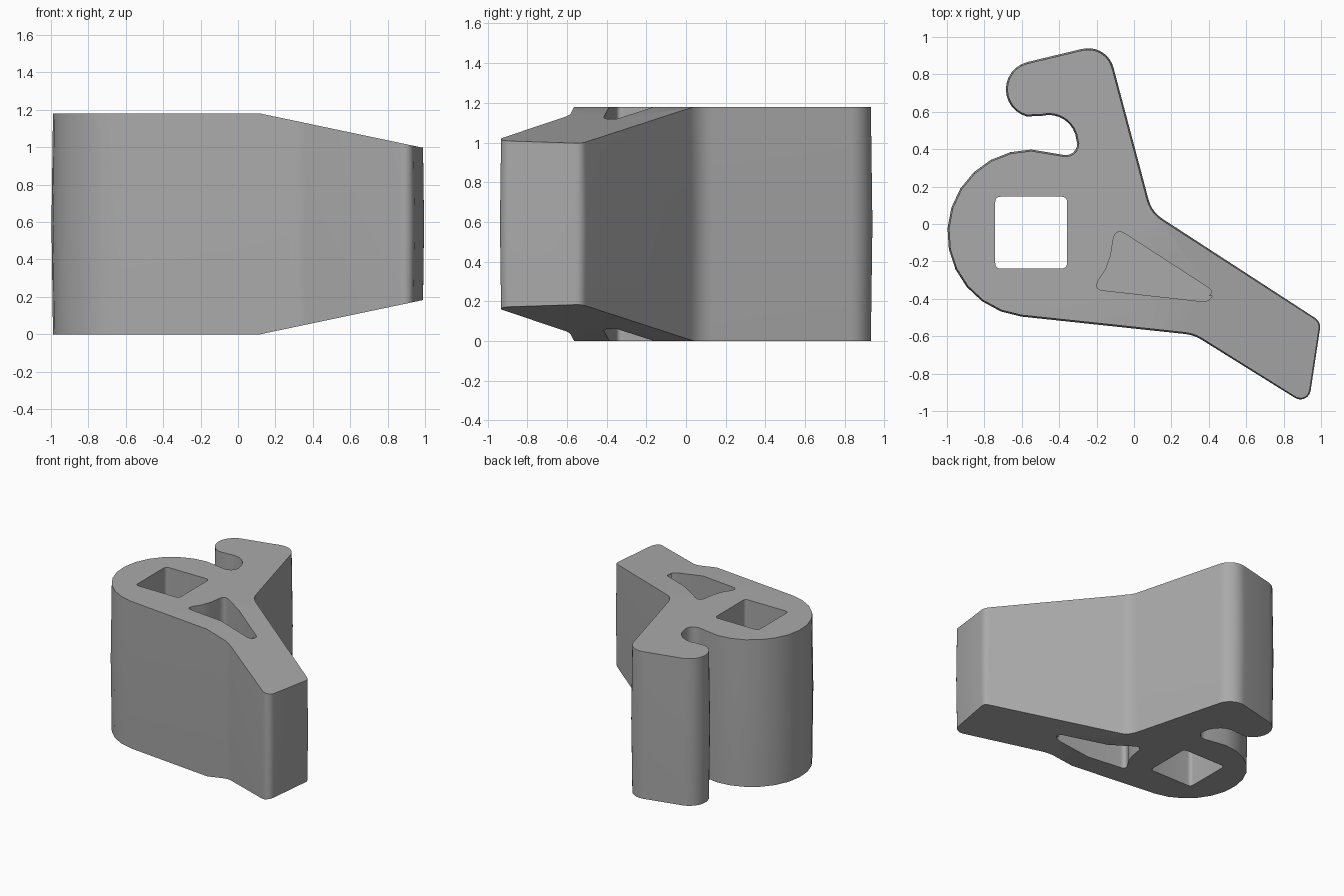
import bpy, bmesh
from math import radians, cos, sin
from mathutils import Vector

cube = bpy.data.objects.get("Cube")
if cube:
    bpy.data.objects.remove(cube)

HEIGHT = 1.18
MID = HEIGHT / 2

grey = bpy.data.materials.new("plain grey")
grey.use_nodes = True
grey.diffuse_color = (0.40, 0.40, 0.40, 1)
grey.node_tree.nodes["Principled BSDF"].inputs["Base Color"].default_value = (0.40, 0.40, 0.40, 1)


def arc(cx, cy, r, start, end, n):
    """Points on a circular arc, angles in degrees."""
    angles = [radians(start + (end - start) * i / n) for i in range(n + 1)]
    return [Vector((cx + r * cos(a), cy + r * sin(a))) for a in angles]


def fillet(corner, before, after, r, n=5):
    """Rounded corner as a quadratic blend reaching r along each side."""
    c, a, b = Vector(corner), Vector(before), Vector(after)
    p, q = c + (a - c).normalized() * r, c + (b - c).normalized() * r
    return [p * (1 - t) ** 2 + c * 2 * t * (1 - t) + q * t * t
            for t in (i / n for i in range(n + 1))]


def rounded(corners, r):
    n = len(corners)
    return [p for i in range(n)
            for p in fillet(corners[i], corners[i - 1], corners[(i + 1) % n], r)]


def inset(points, d):
    """Move a clockwise outline inwards by d."""
    result = []
    for i, p in enumerate(points):
        t = (points[(i + 1) % len(points)] - points[i - 1]).normalized()
        result.append(p + Vector((t.y, -t.x)) * d)
    return result


def loft(name, layers):
    """Solid through a stack of (outline, z) layers."""
    bm = bmesh.new()
    rings = [[bm.verts.new((p.x, p.y, z)) for p in pts] for pts, z in layers]
    n = len(rings[0])
    for low, high in zip(rings, rings[1:]):
        for i in range(n):
            j = (i + 1) % n
            bm.faces.new((low[i], low[j], high[j], high[i]))
    bm.faces.new(rings[0])
    bm.faces.new(rings[-1])
    bmesh.ops.recalc_face_normals(bm, faces=bm.faces)
    mesh = bpy.data.meshes.new(name)
    bm.to_mesh(mesh)
    bm.free()
    mesh.materials.append(grey)
    obj = bpy.data.objects.new(name, mesh)
    bpy.context.collection.objects.link(obj)
    return obj


# Lever outline, clockwise: hub, hook slot, hook, back, arm, underside
outline = (
    arc(-0.55, -0.05, 0.448, 263, 90, 12)
    + arc(-0.365, 0.43, 0.062, -105, 0, 6)
    + arc(-0.455, 0.435, 0.148, 5, 105, 8)
    + arc(-0.535, 0.72, 0.15, -105, -255, 12)
    + arc(-0.245, 0.80, 0.14, 105, 14, 9)
    + fillet((0.095, 0.065), (-0.11, 0.84), (0.98, -0.51), 0.07)
    + fillet((1.0, -0.523), (0.1, 0.065), (0.945, -0.89), 0.04)
    + arc(0.89, -0.883, 0.055, -10, -120, 6)
    + fillet((0.32, -0.593), (0.86, -0.93), (-0.6, -0.495), 0.05)
)
edge = inset(outline, 0.008)
lever = loft("lever_body", [(edge, 0), (outline, MID), (edge, HEIGHT)])

# Taper the arm towards its tip, above and below
bm = bmesh.new()
bm.from_mesh(lever.data)
for z, sign in ((HEIGHT, 1), (0, -1)):
    cut = bmesh.ops.bisect_plane(
        bm, geom=bm.verts[:] + bm.edges[:] + bm.faces[:], dist=1e-5,
        plane_co=(0.12, 0, z), plane_no=(0.2105, 0, sign), clear_outer=True)
    open_edges = [e for e in bm.edges if e.is_boundary]
    bmesh.ops.holes_fill(bm, edges=open_edges, sides=0)
bmesh.ops.recalc_face_normals(bm, faces=bm.faces)
bm.to_mesh(lever.data)
bm.free()

# Square shaft hole, and a triangular pocket in each face with a web between
square = rounded([(-0.742, 0.146), (-0.358, 0.146), (-0.358, -0.238), (-0.742, -0.238)], 0.03)
pocket = (
    fillet((-0.098, -0.02), (-0.125, -0.15), (0.42, -0.35), 0.06)
    + fillet((0.43, -0.362), (-0.09, -0.02), (0.36, -0.413), 0.04)
    + fillet((0.40, -0.418), (0.43, -0.362), (-0.2, -0.352), 0.04)
    + fillet((-0.215, -0.35), (0.4, -0.41), (-0.15, -0.22), 0.05)
    + [Vector((-0.15, -0.24)), Vector((-0.125, -0.17))]
)
cutters = [
    loft("shaft_hole_cutter", [(square, -0.1), (square, HEIGHT + 0.1)]),
    loft("upper_pocket_cutter", [(pocket, MID + 0.1), (pocket, HEIGHT + 0.1)]),
    loft("lower_pocket_cutter", [(pocket, -0.1), (pocket, MID - 0.1)]),
]
bpy.context.view_layer.objects.active = lever
for cutter in cutters:
    mod = lever.modifiers.new(cutter.name, "BOOLEAN")
    mod.operation = "DIFFERENCE"
    mod.solver = "EXACT"
    mod.object = cutter
    bpy.ops.object.modifier_apply(modifier=mod.name)
    bpy.data.objects.remove(cutter)

# Smooth rounded walls, sharp rims
bpy.ops.object.select_all(action="DESELECT")
lever.select_set(True)
bpy.ops.object.shade_smooth_by_angle(angle=radians(35))
